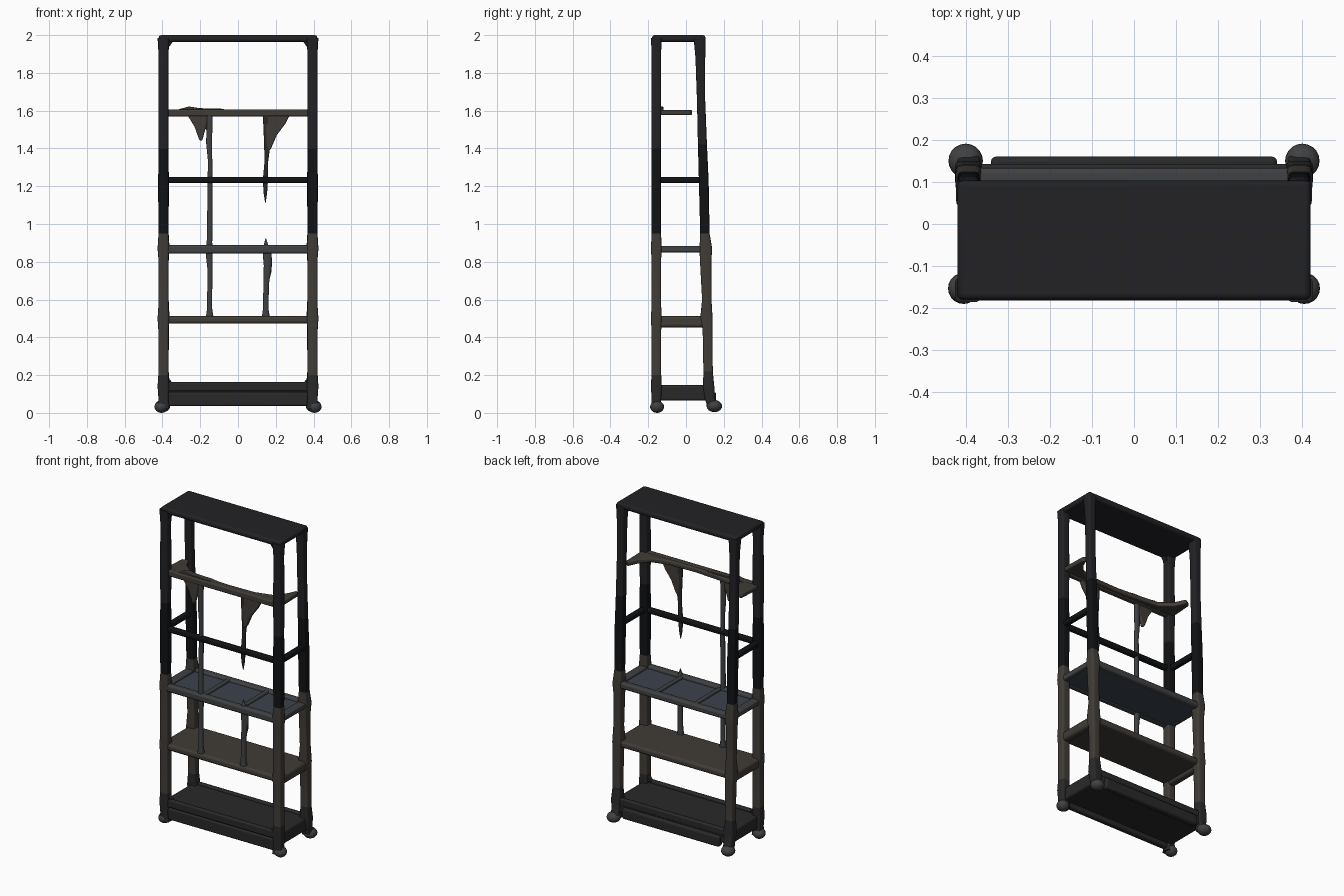
import bpy, bmesh
from math import cos, sin, pi, copysign

if "Cube" in bpy.data.objects:
    bpy.data.objects.remove(bpy.data.objects["Cube"])


def mat(name, c):
    m = bpy.data.materials.new(name)
    m.diffuse_color = (*c, 1)
    m.use_nodes = True
    m.node_tree.nodes["Principled BSDF"].inputs["Base Color"].default_value = m.diffuse_color
    return m


DARK = mat("charcoal", (0.016, 0.015, 0.018))
BLACK = mat("black", (0.005, 0.006, 0.007))
BROWN = mat("worn_brown", (0.052, 0.045, 0.038))
GREY = mat("slate", (0.05, 0.052, 0.056))
BLUE = mat("blue_grey", (0.045, 0.056, 0.075))
SOOT = mat("soot", (0.022, 0.022, 0.022))


def finish(bm, name, mats, bevel=0):
    bmesh.ops.recalc_face_normals(bm, faces=bm.faces)
    me = bpy.data.meshes.new(name)
    bm.to_mesh(me)
    bm.free()
    ob = bpy.data.objects.new(name, me)
    bpy.context.collection.objects.link(ob)
    for m in mats:
        me.materials.append(m)
    if bevel:
        b = ob.modifiers.new("bevel", "BEVEL")
        b.width, b.segments = bevel, 3
    bpy.ops.object.select_all(action="DESELECT")
    ob.select_set(True)
    bpy.context.view_layer.objects.active = ob
    bpy.ops.object.shade_smooth_by_angle(angle=0.7)
    return ob


def box(name, x, y, z, m, bevel=0.01):
    bm = bmesh.new()
    bmesh.ops.create_cube(bm, size=1)
    for v in bm.verts:
        v.co = [(r[0] + r[1]) / 2 + c * (r[1] - r[0]) for r, c in zip((x, y, z), v.co)]
    return finish(bm, name, [m], bevel)


def loft(name, sections, mats, n=20, power=0.4, pick=None):
    """Rounded-square rings (x, y, z, half_x, half_y) joined from bottom to top."""
    bm = bmesh.new()
    rings = []
    for x, y, z, hx, hy in sections:
        ring = []
        for i in range(n):
            c, s = cos(2 * pi * (i + .5) / n), sin(2 * pi * (i + .5) / n)
            ring.append(bm.verts.new((x + hx * copysign(abs(c) ** power, c),
                                      y + hy * copysign(abs(s) ** power, s), z)))
        rings.append(ring)
    for a, b in zip(rings, rings[1:]):
        for i in range(n):
            f = bm.faces.new((a[i], a[(i + 1) % n], b[(i + 1) % n], b[i]))
            if pick:
                f.material_index = pick(f.calc_center_median().z)
    bm.faces.new(rings[0])
    bm.faces.new(rings[-1])
    return finish(bm, name, mats)


def plate(name, pts, plane, lo, hi, m, bevel=0.006):
    """Extrude an outline lying in the xy or xz plane."""
    bm = bmesh.new()
    place = (lambda p: (p[0], p[1], lo)) if plane == "xy" else (lambda p: (p[0], lo, p[1]))
    f = bm.faces.new([bm.verts.new(place(p)) for p in pts])
    ex = bmesh.ops.extrude_face_region(bm, geom=[f])["geom"]
    for v in ex:
        if isinstance(v, bmesh.types.BMVert):
            v.co["xy".index("x") + (2 if plane == "xy" else 1)] += hi - lo
    return finish(bm, name, [m], bevel)


def foot(name, x, y, z, r):
    bm = bmesh.new()
    bmesh.ops.create_uvsphere(bm, u_segments=20, v_segments=12, radius=1)
    for v in bm.verts:
        v.co = (x + v.co.x * r, y + v.co.y * r, z + v.co.z * 0.032)
    finish(bm, name, [GREY])


def zone(z):
    return 0 if z > 1.42 else 1 if z > 0.95 else 2 if z > 0.28 else 3


# Posts: straight front pair, back pair leaning inward toward the top
post_mats = [DARK, BLACK, BROWN, SOOT]
front = [(0.02, .033, .028), (0.07, .026, .025), (0.14, .031, .029), (0.2, .027, .026),
         (0.44, .027, .026), (0.5, .031, .029), (0.56, .027, .026), (0.82, .027, .026),
         (0.87, .031, .029), (0.95, .026, .025), (1.2, .028, .026), (1.4, .026, .025),
         (1.6, .027, .026), (1.9, .026, .025), (1.985, .031, .029)]
back = [(0.03, .145, .03, .032), (0.08, .125, .027, .026), (0.14, .12, .033, .03),
        (0.22, .117, .026, .025), (0.44, .114, .027, .026), (0.5, .108, .031, .033),
        (0.6, .11, .026, .025), (0.8, .104, .026, .03), (0.87, .105, .031, .034),
        (0.95, .1, .026, .025), (1.23, .094, .027, .026), (1.42, .087, .025, .024),
        (1.65, .08, .024, .022), (1.88, .076, .024, .026), (1.985, .072, .03, .032)]
for s, side in ((-1, "left"), (1, "right")):
    loft(f"front_post_{side}", [(s * .395, -.157, z, a, b) for z, a, b in front], post_mats, pick=zone)
    loft(f"back_post_{side}", [(s * .393, y, z, a, b) for z, y, a, b in back], post_mats, pick=zone)
    foot(f"front_foot_{side}", s * .405, -.153, .032, .037)
    foot(f"back_foot_{side}", s * .4, .15, .036, .041)
    # Side rails of the open middle level
    sx = sorted((s * .38, s * .415))
    box(f"middle_side_rail_{side}", sx, (-.15, .09), (1.217, 1.25), BLACK)
    # Small inner fillets under the top and above the base
    for lvl, d, nm in ((1.965, -1, "top"), (.155, 1, "base")):
        plate(f"{nm}_fillet_{side}", [(s * .37, lvl), (s * .345, lvl), (s * .37, lvl + d * .035)],
              "xz", -.172, -.142, DARK if d < 0 else SOOT, .003)

# Top board
box("top_board", (-.42, .42), (-.18, .103), (1.964, 2.0), DARK, .014)

# Broken upper shelf: a ragged front strip with remnants along both sides
plate("broken_shelf", [(-.41, -.17), (.41, -.17), (.405, .02), (.385, .035), (.36, -.02), (.31, -.085),
                       (.2, -.115), (.02, -.12), (-.12, -.11), (-.26, -.095), (-.33, -.04),
                       (-.365, .03), (-.4, .01)], "xy", 1.577, 1.604, BROWN, .006)
plate("broken_shelf_ridge", [(-.34, 1.6), (-.04, 1.6), (-.09, 1.611), (-.2, 1.613), (-.26, 1.622)],
      "xz", -.155, -.12, BROWN, .003)
box("broken_shelf_front_edge", (-.38, .38), (-.17, -.135), (1.57, 1.607), BROWN, .008)

# Open middle level: front rail only
box("middle_front_rail", (-.39, .39), (-.175, -.14), (1.216, 1.25), BLACK, .012)

# Ribbed shelf with recessed panels
box("ribbed_shelf_panel", (-.39, .39), (-.16, .115), (.848, .87), BLUE, .005)
box("ribbed_shelf_front_rail", (-.4, .4), (-.182, -.14), (.843, .888), GREY, .012)
box("ribbed_shelf_back_rail", (-.4, .4), (.09, .133), (.845, .885), GREY, .012)
for i, x in enumerate((-.392, -.135, .135, .392)):
    w = .026 if abs(x) > .3 else .013
    box(f"ribbed_shelf_rib_{i}", (x - w, x + w), (-.16, .115), (.85, .884), GREY, .007)

# Solid lower shelf
box("lower_shelf", (-.4, .4), (-.178, .13), (.472, .512), BROWN, .014)
for s, side in ((-1, "left"), (1, "right")):
    sx = sorted((s * .37, s * .418))
    box(f"lower_side_rail_{side}", sx, (-.15, .115), (.452, .512), BROWN, .016)

# Base plinth with raised deck rim and projecting lower skirts
box("base_body", (-.405, .405), (-.165, .14), (.065, .147), SOOT, .012)
box("base_front_rim", (-.39, .39), (-.178, -.15), (.115, .163), SOOT, .008)
box("base_back_rim", (-.39, .39), (.115, .143), (.115, .158), SOOT, .008)
box("base_front_skirt", (-.37, .37), (-.176, -.14), (.036, .11), SOOT, .01)
box("base_back_skirt", (-.34, .34), (.12, .16), (.042, .11), SOOT, .012)

# Left divider, unbroken from lower shelf to broken shelf
Y = -.155
loft("left_divider", [(-.15, Y, .505, .021, .017), (-.15, Y, .55, .014, .014), (-.149, Y, .76, .013, .013),
                      (-.153, Y, .85, .019, .015), (-.151, Y, .9, .015, .014), (-.148, Y, 1.2, .013, .013),
                      (-.148, Y, 1.34, .012, .012), (-.153, Y, 1.43, .016, .012), (-.15, Y, 1.58, .016, .014)],
     [GREY], 12, .7)
plate("left_gusset", [(-.27, 1.58), (-.16, 1.58), (-.165, 1.53), (-.19, 1.44), (-.205, 1.445), (-.23, 1.515)],
      "xz", -.168, -.145, BROWN)
plate("left_gusset_web", [(-.19, 1.55), (-.145, 1.55), (-.145, 1.38), (-.165, 1.49)], "xz", -.165, -.147, BROWN, .003)

# Right divider, snapped into a lower stump and a hanging spike
loft("right_divider_stump", [(.147, Y, .505, .022, .017), (.147, Y, .55, .015, .014), (.149, Y, .68, .015, .013),
                             (.157, Y, .78, .021, .014), (.153, Y, .86, .024, .015), (.148, Y, .89, .012, .011),
                             (.147, Y, .925, .001, .001)], [GREY], 12, .7)
plate("stump_splinter", [(.165, .86), (.18, .82), (.178, .75), (.165, .7)], "xz", -.16, -.148, GREY, .003)
loft("hanging_spike", [(.145, Y, 1.11, .001, .001), (.145, Y, 1.16, .009, .009), (.145, Y, 1.23, .014, .012),
                       (.15, Y, 1.33, .01, .01), (.155, Y, 1.42, .017, .012), (.15, Y, 1.58, .019, .014)],
     [SOOT], 12, .7)
plate("right_gusset", [(.135, 1.58), (.275, 1.58), (.25, 1.53), (.205, 1.47), (.175, 1.4), (.155, 1.38)],
      "xz", -.168, -.142, BROWN)
